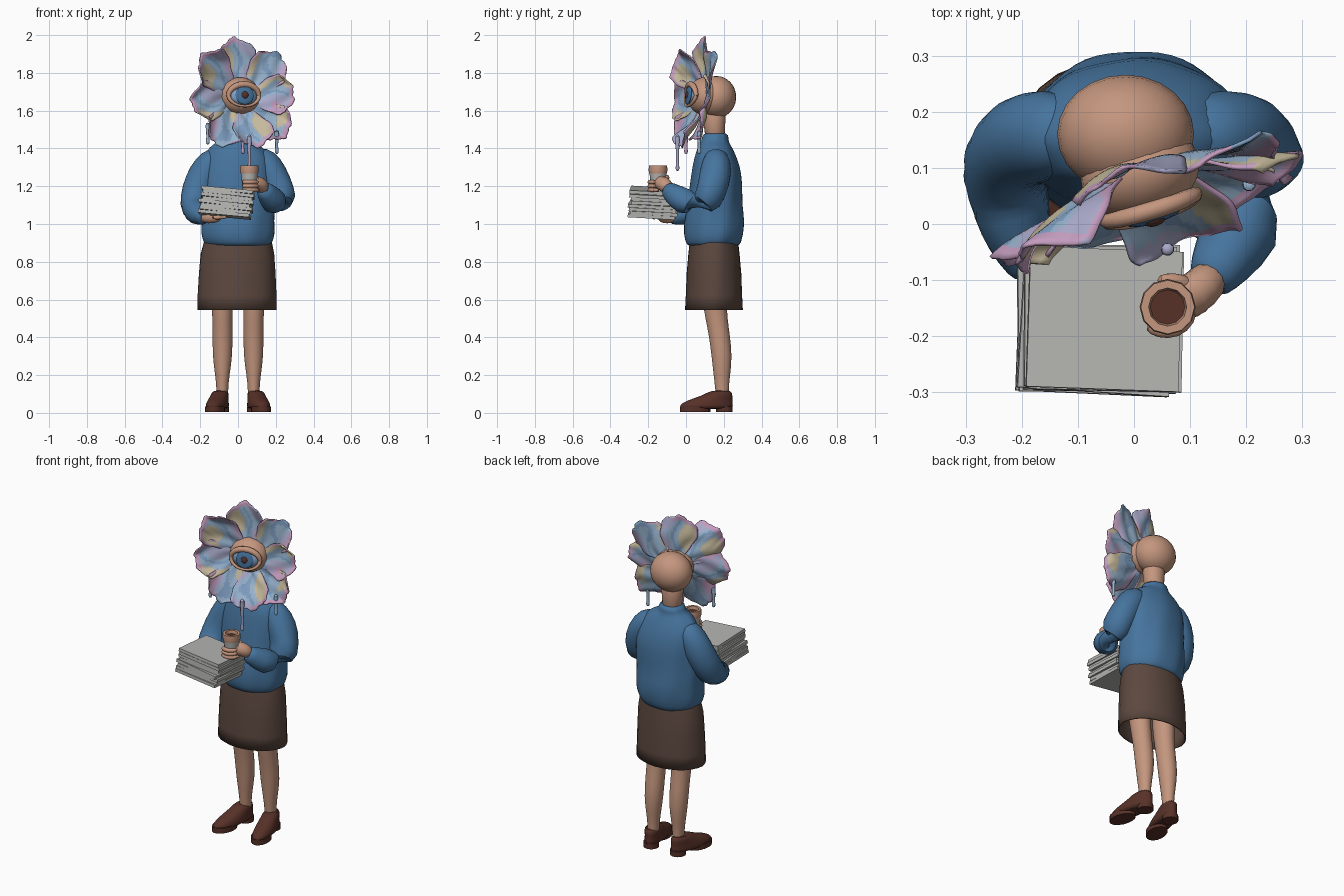
import bpy, bmesh, random
from math import sin, cos, pi, radians
from mathutils import Vector, Matrix

random.seed(4)
cube = bpy.data.objects.get("Cube")
if cube:
    bpy.data.objects.remove(cube, do_unlink=True)


def material(name, code):
    rgb = [int(code[i:i + 2], 16) / 255 for i in (0, 2, 4)]
    lin = [c / 12.92 if c < 0.04 else ((c + 0.055) / 1.055) ** 2.4 for c in rgb] + [1]
    m = bpy.data.materials.new(name)
    m.use_nodes = True
    m.diffuse_color = lin
    m.node_tree.nodes["Principled BSDF"].inputs["Base Color"].default_value = lin
    return m


BLUE = material("sweater blue", "46749E")
BROWN = material("skirt brown", "5C483F")
SHOE = material("shoe brown", "573128")
SKIN = material("skin", "C4967E")
PAPER = material("paper grey", "B6B6B3")
MID = material("eye and petal mid blue", "7F9FC2")
PETALS = [material("petal blue", "97B3CE"), material("petal pink", "C39CBE"),
          material("petal yellow", "C6BA9C"), material("petal lavender", "A9A9CA"), MID]


def finish(name, bm, mats, sub=0, thick=0, matrix=None, angle=50):
    bmesh.ops.recalc_face_normals(bm, faces=bm.faces)
    me = bpy.data.meshes.new(name)
    bm.to_mesh(me)
    bm.free()
    ob = bpy.data.objects.new(name, me)
    bpy.context.collection.objects.link(ob)
    for m in mats:
        me.materials.append(m)
    if matrix:
        ob.matrix_world = matrix
    if thick:
        mod = ob.modifiers.new("thickness", "SOLIDIFY")
        mod.thickness, mod.offset = thick, 0
    if sub:
        mod = ob.modifiers.new("smooth", "SUBSURF")
        mod.levels = mod.render_levels = sub
    bpy.ops.object.select_all(action="DESELECT")
    bpy.context.view_layer.objects.active = ob
    ob.select_set(True)
    bpy.ops.object.shade_smooth_by_angle(angle=radians(angle))
    return ob


def bridge(name, rings, mat, caps=(True, True), **kw):
    bm = bmesh.new()
    loops = [[bm.verts.new(p) for p in ring] for ring in rings]
    n = len(loops[0])
    for a, b in zip(loops, loops[1:]):
        for i in range(n):
            j = (i + 1) % n
            bm.faces.new((a[i], a[j], b[j], b[i]))
    for loop, cap in zip((loops[0], loops[-1]), caps):
        if cap:
            bm.faces.new(loop)
    return finish(name, bm, [mat], **kw)


def loft(name, rings, mat, n=20, fold=0, **kw):
    """Level elliptical rings: x, y, z, x radius, y radius."""
    out = []
    for x, y, z, rx, ry in rings:
        ring = []
        for i in range(n):
            a = 2 * pi * i / n
            k = 1 + fold * sin(5 * a + 23 * z) * cos(3 * a - 31 * z)
            ring.append((x + rx * k * cos(a), y + ry * k * sin(a), z))
        out.append(ring)
    return bridge(name, out, mat, **kw)


def tube(name, pts, mat, n=12, fold=0, **kw):
    """Round rings square to a path: x, y, z, radius."""
    out = []
    for i, p in enumerate(pts):
        d = Vector(pts[min(i + 1, len(pts) - 1)][:3]) - Vector(pts[max(i - 1, 0)][:3])
        u = d.cross(Vector((0.3, 0.9, 0.2))).normalized()
        v = d.normalized().cross(u)
        angles = [2 * pi * k / n for k in range(n)]
        out.append([Vector(p[:3]) + p[3] * (1 + fold * sin(3 * a + 2.3 * i)) * (u * cos(a) + v * sin(a))
                    for a in angles])
    return bridge(name, out, mat, **kw)


def ball(name, centre, radii, mat, matrix=None, seg=24):
    bm = bmesh.new()
    m = Matrix.Translation(centre) @ Matrix.Diagonal((*radii, 1))
    bmesh.ops.create_uvsphere(bm, u_segments=seg, v_segments=seg // 2, radius=1, matrix=m)
    return finish(name, bm, [mat], matrix=matrix)


# Legs and shoes
for side, s in (("left", 1), ("right", -1)):
    loft(side + "_leg", [(s * x, y, z, r, q) for x, y, z, r, q in (
        (.083, .195, .06, .033, .037), (.083, .19, .13, .031, .036), (.083, .19, .2, .039, .045),
        (.082, .19, .3, .054, .056), (.082, .177, .41, .054, .057), (.082, .161, .5, .054, .06),
        (.085, .15, .6, .06, .066), (.085, .15, .72, .065, .07))], SKIN, n=14, sub=1)
    shoe = [(.105, .018, .148, .055), (.105, .04, .147, .057), (.12, .065, .128, .052),
            (.165, .09, .083, .046), (.188, .122, .056, .042)]
    turn = Matrix.Translation((s * .09, .2, 0)) @ Matrix.Rotation(s * radians(12), 4, "Z") \
        @ Matrix.Translation((0, -.2, 0))
    loft(side + "_shoe", [(0, y, z, rx, ry) for y, z, ry, rx in shoe], SHOE, n=18, sub=1, matrix=turn)
    for part, y, ry, rx in (("heel", .203, .045, .043), ("sole", .045, .082, .052)):
        loft(side + "_" + part, [(0, y, .004, rx, ry), (0, y, .035, rx, ry)], SHOE, n=16, matrix=turn)

# Skirt, open underneath
loft("skirt", [(-.005, .148, .545, .205, .147), (-.005, .148, .62, .202, .145),
               (-.004, .148, .74, .197, .141), (-.003, .148, .84, .19, .133),
               (0, .148, .92, .175, .124)], BROWN, n=28, fold=.015, caps=(False, True), thick=.008)

# Sweater body with gathered hem and high collar
loft("sweater", [(0, .145, .875, .172, .134), (0, .145, .9, .184, .144), (0, .145, .94, .198, .162),
                 (0, .15, 1.02, .198, .16), (0, .153, 1.09, .194, .15), (0, .157, 1.17, .196, .142),
                 (0, .162, 1.27, .2, .132), (-.003, .157, 1.35, .182, .112), (-.01, .152, 1.41, .14, .09),
                 (-.015, .152, 1.435, .088, .075), (-.015, .155, 1.455, .075, .069),
                 (-.015, .155, 1.485, .073, .067)], BLUE, n=28, fold=.04, sub=1)

# Sleeves, sloping from the shoulder
shoulder = [(.085, .158, 1.365, .055), (.138, .162, 1.335, .077), (.18, .158, 1.265, .086),
            (.218, .138, 1.18, .083), (.232, .095, 1.095, .088)]
tube("left_sleeve", shoulder + [(.21, .025, 1.1, .08), (.172, -.045, 1.14, .065),
     (.145, -.085, 1.175, .05), (.13, -.105, 1.19, .04)], BLUE, n=16, fold=.05, sub=1)
tube("right_sleeve", [(-x, y, z, r) for x, y, z, r in shoulder] + [
     (-.22, .03, 1.07, .074), (-.205, -.03, 1.05, .058), (-.185, -.07, 1.04, .045),
     (-.175, -.085, 1.035, .036)], BLUE, n=16, fold=.05, sub=1)

# Hands and fingers
tube("left_wrist", [(.145, -.085, 1.18, .033), (.12, -.115, 1.21, .042), (.1, -.13, 1.22, .046),
                    (.075, -.135, 1.205, .032)], SKIN, sub=1)
for i in range(3):
    tube("left_finger_" + str(i + 1), [(.06 + .048 * cos(a), -.148 + .048 * sin(a), 1.18 + .021 * i, .013)
         for a in [radians(d) for d in (10, -30, -70, -110, -140)]], SKIN, n=8, sub=1)
tube("left_thumb", [(.1, -.11, 1.23, .018), (.07, -.098, 1.245, .014), (.04, -.1, 1.255, .01)],
     SKIN, n=8, sub=1)
tube("right_palm", [(-.19, -.06, 1.035, .026), (-.16, -.1, 1.03, .03), (-.12, -.125, 1.035, .03),
                    (-.09, -.135, 1.04, .02)], SKIN, sub=1)
for i in range(4):
    y = -.1 - .022 * i
    tube("right_finger_" + str(i + 1), [(-.14, y, 1.035, .013), (-.09, y - .005, 1.035, .012),
         (-.05, y - .01, 1.04, .009)], SKIN, n=8, sub=1)

# Paper cup with a tan band and coffee
cx, cy = .06, -.148
loft("cup", [(cx, cy, z, r, r) for z, r in ((1.17, .034), (1.275, .046))], PAPER, n=12)
loft("cup_band", [(cx, cy, z, r, r) for z, r in ((1.268, .047), (1.285, .05), (1.309, .048),
     (1.309, .034), (1.285, .03))], SKIN, n=12, caps=(False, False))
loft("coffee", [(cx, cy, z, .033, .033) for z in (1.284, 1.29)], SHOE, n=12)

# Stack of papers
stack = Matrix.Translation((-.06, -.168, 1.112)) @ Matrix.Rotation(radians(6), 4, "Y") \
    @ Matrix.Rotation(radians(-3), 4, "X")
for i in range(8):
    bm = bmesh.new()
    bmesh.ops.create_cube(bm, size=1)
    off = Vector((random.uniform(-.008, .008), random.uniform(-.008, .008), -.063 + .018 * i))
    m = stack @ Matrix.Translation(off) @ Matrix.Rotation(radians(random.uniform(-5, 1)), 4, "Z") \
        @ Matrix.Rotation(radians(random.uniform(-.8, .8)), 4, "Y") @ Matrix.Diagonal((.272, .25, .018, 1))
    finish("paper_bundle_" + str(i + 1), bm, [PAPER], matrix=m, angle=20)

# Head and neck
loft("neck", [(-.015, .155, 1.44, .058, .055), (-.015, .15, 1.52, .056, .055),
              (-.015, .15, 1.62, .075, .07)], SKIN, sub=1)
ball("head", (-.015, .16, 1.672), (.122, .106, .112), SKIN)

# Flower face: one eye with lids, local -y points outward
face = Matrix.Translation((.02, .062, 1.675)) @ Matrix.Rotation(radians(17), 4, "Z") \
    @ Matrix.Rotation(radians(-8), 4, "X")
ball("eye_socket", (0, .03, .008), (.108, .08, .098), SKIN, face)
ball("eyeball", (0, -.012, 0), (.08, .045, .056), MID, face)
for name, r, y, mat in (("iris", .05, -.052, BLUE), ("pupil", .019, -.059, SHOE)):
    ball(name, (0, y, 0), (r, .01, r), mat, face)
lid = [(.084 * cos(a), -.034 - .014 * abs(sin(a)), .058 * sin(a), .012 + .005 * sin(a))
       for a in [2 * pi * i / 24 for i in range(25)]]
tube("eyelids", lid, SKIN, n=10, matrix=face)


# Broad petals: marbled blue and lavender, a yellow patch, pink rims
def petal(name, angle, length, depth, phase, nu=18, nv=22, width=.106):
    bm = bmesh.new()
    rows = []
    for i in range(nu + 1):
        t = i / nu
        row = []
        for j in range(nv + 1):
            s = 2 * j / nv - 1
            edge = 1 - .3 * s * s * t + .03 * t * t * cos(7 * s + phase) + .012 * t * sin(17 * s + phase)
            x = s * width * (.32 + .68 * sin(t * pi * .68)) * (1 + .03 * sin(14 * t + phase + s))
            y = .03 * (1 - t) + depth * t - .03 * s * s * t + .01 * t * sin(5 * t + phase) + .004 * sin(6 * s + 7 * t)
            row.append(bm.verts.new((x, y, .065 + length * t * edge)))
        rows.append(row)
    for i, (a, b) in enumerate(zip(rows, rows[1:])):
        for j in range(nv):
            f = bm.faces.new((a[j], a[j + 1], b[j + 1], b[j]))
            c = f.calc_center_median()
            q = c.x / width + .35 * sin(24 * c.z + phase) + .2 * sin(40 * c.x + 2 * phase)
            f.material_index = 2 if q < -.5 else 0 if q < -.05 else 4 if q < .2 else 0 if q < .4 else 3
            rim = j in (0, nv - 1) or i > nu - 3
            if rim and sin(18 * c.x + 11 * c.z + phase) > -.6 or q > .85:
                f.material_index = 1
    finish(name, bm, PETALS, thick=.007, matrix=face @ Matrix.Rotation(radians(angle), 4, "Y"), angle=40)


blooms = ((-6, .25, .01), (46, .25, 0), (88, .22, -.03), (132, .25, -.02),
          (168, .22, -.06), (212, .24, -.03), (262, .23, -.04), (311, .25, -.06))
for i, (angle, length, depth) in enumerate(blooms):
    petal("petal_" + str(i + 1), angle, length, depth, 1.7 * i)

# Paint drips below the flower
for i, (x, y, top, bottom) in enumerate(((-.16, -.035, 1.54, 1.42), (.06, -.045, 1.48, 1.28),
                                         (.025, .0, 1.47, 1.37), (.205, .07, 1.5, 1.37))):
    tube("drip_" + str(i + 1), [(x, y, top, .018), (x, y, top * .6 + bottom * .4, .009),
         (x, y, bottom + .03, .008), (x, y, bottom + .012, .013), (x, y, bottom, .006)],
         PETALS[(0, 3, 1)[i % 3]], n=8, sub=1)
